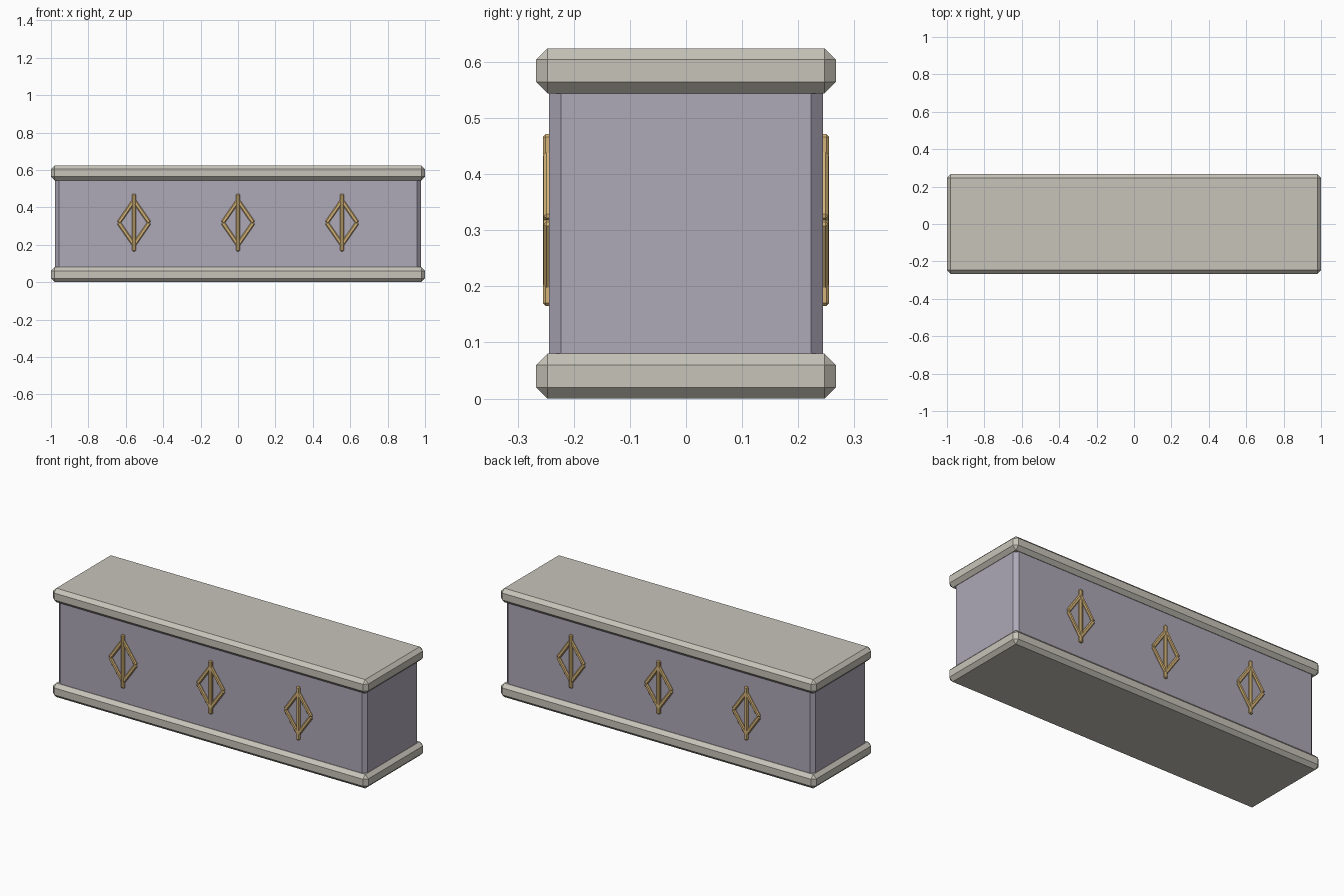
import bpy, bmesh, math
from mathutils import Matrix, Vector

if "Cube" in bpy.data.objects:
    bpy.data.objects.remove(bpy.data.objects["Cube"])


def material(name, rgb):
    m = bpy.data.materials.new(name)
    lin = [((c / 255 + 0.055) / 1.055) ** 2.4 for c in rgb]
    m.diffuse_color = (*lin, 1)
    m.use_nodes = True
    m.node_tree.nodes["Principled BSDF"].inputs["Base Color"].default_value = m.diffuse_color
    return m


STONE = material("pale stone", (199, 196, 185))
PANEL = material("lavender grey", (173, 168, 183))
GOLD = material("dull gold", (212, 180, 120))


def finish(name, bm, mat):
    bmesh.ops.recalc_face_normals(bm, faces=bm.faces)
    me = bpy.data.meshes.new(name)
    bm.to_mesh(me)
    bm.free()
    me.materials.append(mat)
    ob = bpy.data.objects.new(name, me)
    bpy.context.collection.objects.link(ob)
    return ob


def add_box(bm, size, matrix, bevel, vertical_only=False):
    """Chamfered box added to bm, then placed by matrix."""
    part = bmesh.new()
    bmesh.ops.create_cube(part, size=1)
    bmesh.ops.scale(part, vec=size, verts=part.verts)
    edges = [e for e in part.edges if not vertical_only
             or abs(e.verts[0].co.z - e.verts[1].co.z) > 1e-4]
    bmesh.ops.bevel(part, geom=edges, offset=bevel, segments=1,
                    affect='EDGES', profile=0.5)
    part.transform(matrix)
    tmp = bpy.data.meshes.new("tmp")
    part.to_mesh(tmp)
    part.free()
    bm.from_mesh(tmp)
    bpy.data.meshes.remove(tmp)


# Base and lid slabs, chamfered on every edge
for name, z in (("base", 0.04), ("lid", 0.584)):
    bm = bmesh.new()
    add_box(bm, (2.0, 0.534, 0.08), Matrix.Translation((0, 0, z)), 0.02)
    finish(name, bm, STONE)

# Body with chamfered upright corners
bm = bmesh.new()
add_box(bm, (1.956, 0.488, 0.49), Matrix.Translation((0, 0, 0.312)), 0.021, True)
finish("body", bm, PANEL)

# Diamond ornaments with a centre bar, three on the front and three on the back
W, H, ZC, Y = 0.082, 0.118, 0.318, 0.244
THICK, PROUD = 0.022, 0.010


def strip(bm, a, b, width, proud):
    """Chamfered bar from a to b (x, z) on the front wall."""
    d = Vector((b[0] - a[0], 0, b[1] - a[1]))
    mid = ((a[0] + b[0]) / 2, -Y, (a[1] + b[1]) / 2)
    m = Matrix.Translation(mid) @ Matrix.Rotation(math.atan2(d.x, d.z), 4, 'Y')
    add_box(bm, (width, proud * 2, d.length), m, 0.005)


for side, turn in (("front", 0), ("back", math.pi)):
    for i, x in enumerate((-0.556, 0, 0.556)):
        bm = bmesh.new()
        pts = [(x - W, ZC), (x, ZC + H), (x + W, ZC), (x, ZC - H)]
        for k in range(4):
            strip(bm, pts[k], pts[(k + 1) % 4], THICK, PROUD)
        strip(bm, (x, ZC - 0.153), (x, ZC + 0.153), THICK, PROUD + 0.001)
        bm.transform(Matrix.Rotation(turn, 4, 'Z'))
        finish(f"{side}_diamond_{i + 1}", bm, GOLD)
